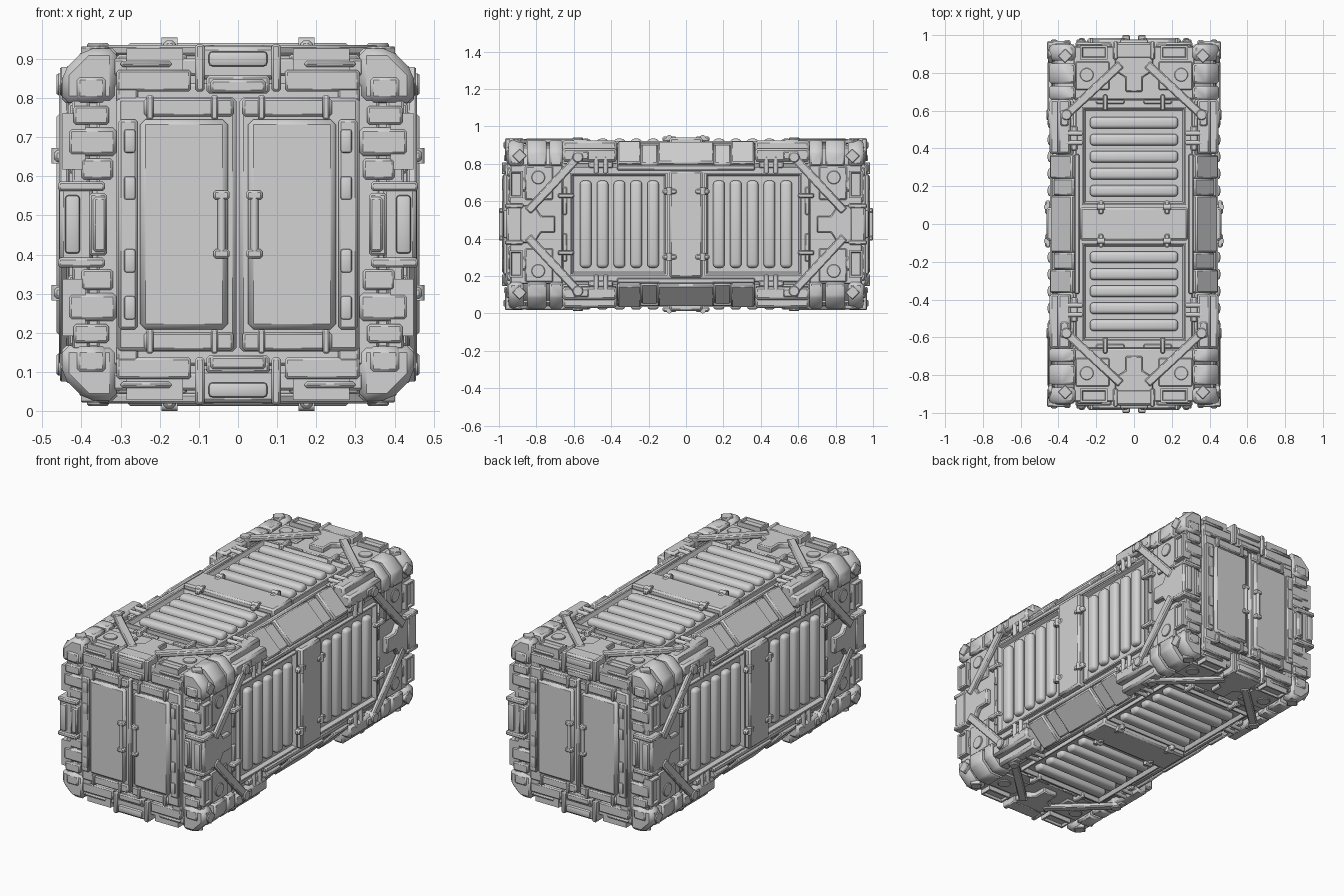
import bpy, bmesh, math
from mathutils import Matrix, Vector

if "Cube" in bpy.data.objects:
    bpy.data.objects.remove(bpy.data.objects["Cube"])

C = 0.477  # height of the long axis
grey = bpy.data.materials.new("light_grey_metal")
grey.use_nodes = True
GREY = (0.65, 0.65, 0.65, 1)
grey.diffuse_color = GREY
grey.node_tree.nodes["Principled BSDF"].inputs["Base Color"].default_value = GREY


def syms(rots=1, mx=False, my=False, mz=False):
    """Rotations about the long axis combined with mirrors."""
    out = []
    for k in range(rots):
        r = Matrix.Translation((0, 0, C)) @ Matrix.Rotation(k * math.pi / 2, 4, 'Y')
        for a in ((1, -1) if mx else (1,)):
            for b in ((1, -1) if my else (1,)):
                for c in ((1, -1) if mz else (1,)):
                    out.append(r @ Matrix.Diagonal((a, b, c, 1)))
    return out


ONE = syms()
SIDE = syms(4)                          # once per long side
SIDE_V = syms(4, my=True)               # mirrored end to end
SIDE_UV = syms(4, mx=True, my=True)     # every quadrant of every side
ENDS = syms(1, my=True)
END_X = syms(1, mx=True, my=True)
END_XZ = syms(1, mx=True, my=True, mz=True)


def bevel(bm, size, segs=1):
    if size:
        bmesh.ops.bevel(bm, geom=bm.edges[:], offset=size, segments=segs,
                        affect='EDGES', profile=0.5, clamp_overlap=True)
    return bm


def box(x, y, z, b=0.006, segs=1):
    bm = bmesh.new()
    size = [r[1] - r[0] for r in (x, y, z)]
    mid = [(r[1] + r[0]) / 2 for r in (x, y, z)]
    bmesh.ops.create_cube(bm, size=1, matrix=Matrix.Translation(mid) @ Matrix.Diagonal((*size, 1)))
    return bevel(bm, b, segs)


def tray(x, y, z, lip, slope, depth):
    """Box whose top is sunk behind a lip."""
    bm = box(x, y, z, 0)
    top = max(bm.faces, key=lambda f: f.calc_center_median().z)
    bmesh.ops.inset_region(bm, faces=[top], thickness=lip)
    bmesh.ops.inset_region(bm, faces=[top], thickness=slope, depth=-depth)
    return bm


def prism(points, axis, a, b, bev=0.006):
    """Outline extruded along y (points are x,z) or z (points are x,y)."""
    bm = bmesh.new()
    put = (lambda p, q: (p[0], q, p[1])) if axis == 'y' else (lambda p, q: (p[0], p[1], q))
    f = bm.faces.new([bm.verts.new(put(p, a)) for p in points])
    moved = bmesh.ops.extrude_face_region(bm, geom=[f])["geom"]
    bmesh.ops.translate(bm, vec=put((0, 0), b - a),
                        verts=[v for v in moved if isinstance(v, bmesh.types.BMVert)])
    bmesh.ops.recalc_face_normals(bm, faces=bm.faces[:])
    return bevel(bm, bev)


def rod(p, q, r, sides=14, b=0.0):
    p, q = Vector(p), Vector(q)
    bm = bmesh.new()
    m = Matrix.Translation((p + q) / 2) @ (q - p).to_track_quat('Z', 'Y').to_matrix().to_4x4()
    bmesh.ops.create_cone(bm, cap_ends=True, segments=sides, radius1=r, radius2=r,
                          depth=(q - p).length, matrix=m)
    return bevel(bm, b)


def bar(p, q, width, z, b=0.006):
    """Flat bar between two points of a side."""
    p, q = Vector(p), Vector(q)
    d = q - p
    bm = box((0, d.length), (-width / 2, width / 2), z, b)
    bm.transform(Matrix.Translation((p.x, p.y, 0)) @ Matrix.Rotation(math.atan2(d.y, d.x), 4, 'Z'))
    return bm


def edge(v, reach, half, thick):
    """Plate lying on the diagonal long edge; reach is its distance from the axis."""
    bm = box((-half, half), v, (reach - thick, reach), 0.008)
    bm.transform(Matrix.Rotation(math.pi / 4, 4, 'Y'))
    return bm


def emit(name, solids, copies):
    out = bmesh.new()
    for s in solids:
        mesh = bpy.data.meshes.new("tmp")
        s.to_mesh(mesh)
        s.free()
        for m in copies:
            c = mesh.copy()
            c.transform(m)
            out.from_mesh(c)
            bpy.data.meshes.remove(c)
        bpy.data.meshes.remove(mesh)
    bmesh.ops.recalc_face_normals(out, faces=out.faces[:])
    for f in out.faces:
        f.smooth = True
    for e in out.edges:
        e.smooth = len(e.link_faces) == 2 and e.calc_face_angle(0) < 0.62
    mesh = bpy.data.meshes.new(name)
    out.to_mesh(mesh)
    out.free()
    mesh.materials.append(grey)
    ob = bpy.data.objects.new(name, mesh)
    bpy.context.collection.objects.link(ob)
    return ob


# Core hull with chamfered long edges
h, c = 0.412, 0.32
octagon = [(c, h), (h, c), (h, -c), (c, -h), (-c, -h), (-h, -c), (-h, c), (-c, h)]
emit("core_hull", [prism(octagon, 'y', -0.93, 0.93, 0.012)], ONE)

# Long sides: base plate, ribbed trays and centre plate
emit("side_base", [box((-0.31, 0.31), (-0.66, 0.66), (0.39, 0.422))], SIDE)
emit("rib_tray", [tray((-0.275, 0.275), (0.1, 0.62), (0.4, 0.444), 0.012, 0.014, 0.02)], SIDE_V)
emit("tray_ribs", [box((-0.233, 0.233), (0.145 + i * 0.09, 0.207 + i * 0.09), (0.41, 0.457), 0.02, 3)
                   for i in range(5)], SIDE_V)
emit("centre_plate", [box((-0.285, 0.285), (-0.088, 0.088), (0.4, 0.464), 0.01)], SIDE)
emit("centre_hinges", [box((0.16, 0.19), (0.05, 0.125), (0.44, 0.47), 0.008),
                       rod((0.155, 0.09, 0.462), (0.195, 0.09, 0.462), 0.015)], SIDE_UV)
emit("tray_latches", [box((0.14, 0.165), (0.6, 0.685), (0.41, 0.455), 0.006),
                      box((0.05, 0.2), (0.635, 0.66), (0.41, 0.436))], SIDE_UV)
emit("side_strips", [box((0.288, 0.316), (-0.37, 0.37), (0.38, 0.438))], syms(4, mx=True))
emit("side_clips", [rod((0.27, v, 0.436), (0.36, v, 0.436), 0.013, 10, 0.003)
                    for v in (0.43, 0.48)] +
     [box((0.3, 0.335), (0.39, 0.52), (0.38, 0.436))], SIDE_UV)

# Long edges: rails, clamps and the wide plate between them
emit("edge_rails", [box((0.335, 0.405), (0.37, 0.66), (0.36, 0.447), 0.012),
                    box((0.345, 0.39), (0.52, 0.6), (0.4, 0.454))], SIDE_UV)
emit("edge_plate", [edge((-0.15, 0.15), 0.548, 0.08, 0.05)], SIDE)
emit("edge_straps", [edge((0.15, 0.24), 0.532, 0.075, 0.05),
                     edge((0.24, 0.365), 0.55, 0.083, 0.06),
                     edge((0.365, 0.66), 0.525, 0.06, 0.05)], SIDE_V)

# Side end decks with round ports, bolted blocks and corner posts
emit("end_deck", [box((-0.32, 0.32), (0.66, 0.94), (0.38, 0.424))], SIDE_V)
emit("port_plate", [box((0.13, 0.31), (0.71, 0.86), (0.39, 0.434)),
                    rod((0.25, 0.79, 0.41), (0.25, 0.79, 0.441), 0.036, 20, 0.003)], SIDE_UV)
emit("deck_block", [tray((0.14, 0.285), (0.872, 0.945), (0.39, 0.449), 0.014, 0.006, 0.012)], SIDE_UV)
post = [(0.31, 0.31), (0.45, 0.31), (0.45, 0.388), (0.388, 0.45), (0.31, 0.45)]
emit("corner_posts", [prism(post, 'y', 0.66, 0.73, 0.01), prism(post, 'y', 0.745, 0.85, 0.01),
                      prism(post, 'y', 0.865, 0.95, 0.018)], SIDE_V)
emit("corner_locks", [bar((0.345, 0.91), (0.385, 0.87), 0.055, (0.43, 0.455), 0.004)], SIDE_UV)

# Diagonal braces meeting at a central T bracket
emit("braces", [bar((0.36, 0.575), (0.07, 0.845), 0.045, (0.432, 0.458))], SIDE_UV)
emit("brace_pivots", [rod((0.358, 0.578, 0.38), (0.358, 0.578, 0.464), 0.029, 16, 0.005)], SIDE_UV)
tee = [(-0.1, 0.89), (0.1, 0.89), (0.1, 0.81), (0.045, 0.775), (0.045, 0.7),
       (-0.045, 0.7), (-0.045, 0.775), (-0.1, 0.81)]
emit("brace_tee", [prism(tee, 'z', 0.4, 0.452)], SIDE_V)

# Brackets wrapping over the end edges
emit("edge_brackets", [box((-0.11, 0.11), (0.875, 0.96), (0.37, 0.456), 0.01),
                       box((-0.08, 0.08), (0.9, 0.966), (0.335, 0.38)),
                       box((-0.075, 0.075), (0.9, 0.976), (0.404, 0.442), 0.009, 2),
                       box((-0.07, 0.07), (0.9, 0.974), (0.337, 0.37))], SIDE_V)
emit("bracket_ears", [box((0.085, 0.11), (0.87, 0.968), (0.34, 0.46))], SIDE_UV)

# End wall, with L brackets above the doors and tiles beside them
emit("end_wall", [box((-0.36, 0.36), (0.9, 0.938), (-0.36, 0.36))], ENDS)
emit("l_brackets", [box((0.12, 0.31), (0.9, 0.96), (0.34, 0.395)),
                    box((0.255, 0.31), (0.9, 0.958), (0.295, 0.36)),
                    box((0.17, 0.3), (0.9, 0.954), (0.402, 0.418))], END_XZ)
emit("end_tiles", [box((0.33, 0.42), (0.9, 0.956), (0.255, 0.303)),
                   box((0.31, 0.435), (0.85, 0.95), (0.175, 0.247), 0.01),
                   box((0.32, 0.4), (0.9, 0.948), (0.115, 0.168)),
                   box((0.33, 0.42), (0.9, 0.957), (0.312, 0.385), 0.016)], END_XZ)

# Double doors with strips, clips and handles
emit("doors", [box((0.004, 0.31), (0.9, 0.966), (-0.325, 0.325), 0.01),
               box((0.026, 0.25), (0.95, 0.984), (-0.268, 0.268), 0.013),
               box((0.257, 0.305), (0.95, 0.978), (-0.268, 0.268), 0.006)], END_X)
emit("door_slots", [box((0.262, 0.291), (0.97, 0.984), (z - 0.03, z + 0.03), 0.006, 2)
                    for z in (0.093, 0.213)], END_XZ)
emit("door_sills", [box((0.012, 0.24), (0.95, 0.976), (0.276, 0.322))] +
     [box((x - 0.009, x + 0.009), (0.95, 0.985), (0.268, 0.33), 0.004) for x in (0.06, 0.225)], END_XZ)
emit("door_handles", [rod((0.042, 0.99, -0.07), (0.042, 0.99, 0.07), 0.01, 12)] +
     [box((0.022, 0.062), (0.97, 1.0), (z - 0.012, z + 0.012), 0.005) for z in (-0.075, 0.075)], END_X)
